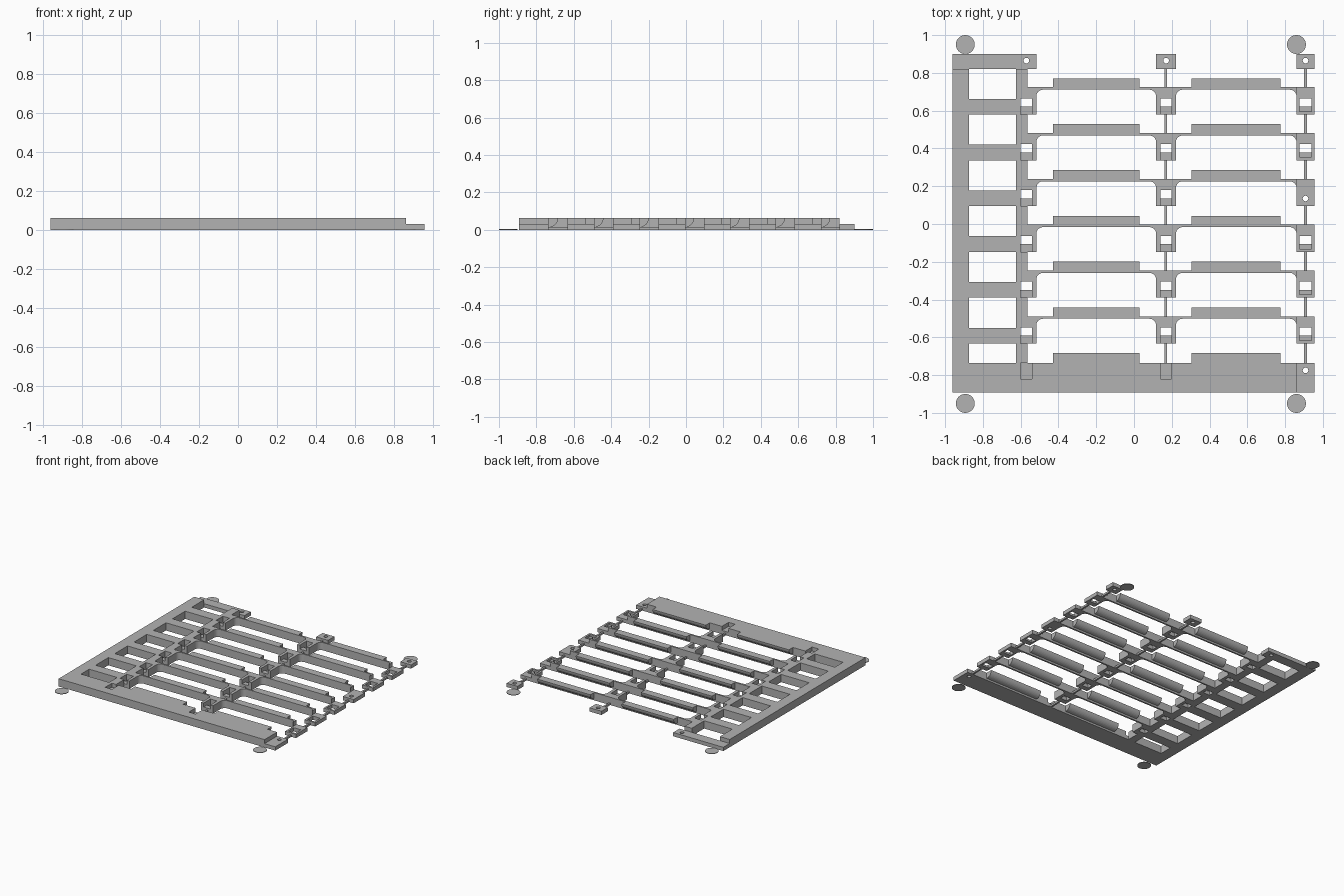
import bpy, bmesh, math

if "Cube" in bpy.data.objects:
    bpy.data.objects.remove(bpy.data.objects["Cube"], do_unlink=True)

grey = bpy.data.materials.new("plain grey")
grey.use_nodes = True
grey.diffuse_color = (0.45, 0.45, 0.45, 1)
grey.node_tree.nodes["Principled BSDF"].inputs["Base Color"].default_value = (0.45, 0.45, 0.45, 1)

HIGH, LOW = 0.062, 0.03
PITCH, ROWS = 0.2425, 6
WALL = 0.013


def prism(bm, outline, depth):
    """Extrude a flat outline of 3D points along a vector."""
    face = bm.faces.new([bm.verts.new(p) for p in outline])
    ext = bmesh.ops.extrude_face_region(bm, geom=[face], use_keep_orig=True)
    moved = [v for v in ext["geom"] if isinstance(v, bmesh.types.BMVert)]
    bmesh.ops.translate(bm, verts=moved, vec=depth)


def box(bm, x0, x1, y0, y1, z1, z0=0.0):
    prism(bm, [(x0, y0, z0), (x1, y0, z0), (x1, y1, z0), (x0, y1, z0)], (0, 0, z1 - z0))


def holed_block(bm, x0, x1, y0, y1, z1, cx, cy, r=0.015):
    """Block with a round hole, made as two mirrored halves."""
    for s, xe in ((-1, x0), (1, x1)):
        arc = [(cx + s * r * math.sin(a), cy + r * math.cos(a), 0)
               for a in (math.pi * i / 8 for i in range(9))]
        prism(bm, arc + [(cx, y0, 0), (xe, y0, 0), (xe, y1, 0), (cx, y1, 0)], (0, 0, z1))


def fillet(bm, x, y, s, r=0.035):
    """Inside corner fill below a wall at y and beside a tab at x."""
    arc = [(x + s * r * (1 - math.sin(a)), y - r * (1 - math.cos(a)), 0)
           for a in (math.pi / 2 * i / 6 for i in range(7))]
    prism(bm, [(x, y, 0)] + arc, (0, 0, HIGH))


def clip_tab(bm, x0, x1, s0, s1, y, h, floor, lip=0.0):
    """Tab with a through slot and a lower floor at its front."""
    front, back = y - 0.131, y + WALL
    box(bm, x0, s0, front, back, h)
    box(bm, s1, x1, front, back, h)
    box(bm, s0, s1, y - 0.046, back, h)
    box(bm, s0, s1, front + lip, y - 0.09, floor)
    if lip:
        box(bm, s0, s1, front, front + lip, h)


def finish(name, bm):
    bmesh.ops.recalc_face_normals(bm, faces=bm.faces)
    mesh = bpy.data.meshes.new(name)
    bm.to_mesh(mesh)
    bm.free()
    mesh.materials.append(grey)
    bpy.context.collection.objects.link(bpy.data.objects.new(name, mesh))


rows = [0.711 - PITCH * k for k in range(ROWS)]

# Side rail, rungs and low back strip
bm = bmesh.new()
box(bm, -0.96, -0.873, -0.735, 0.82, HIGH)
for y in rows:
    box(bm, -0.873, -0.625, y - 0.131, y - 0.048, HIGH)
box(bm, -0.96, -0.60, 0.82, 0.9, LOW)
holed_block(bm, -0.60, -0.517, 0.82, 0.9, LOW, -0.57, 0.865)
finish("side_frame", bm)

# Front plate with two clip notches and a low end tab
bm = bmesh.new()
box(bm, -0.96, 0.86, -0.893, -0.82, HIGH)
for x0, x1 in ((-0.96, -0.60), (-0.54, 0.14), (0.198, 0.86)):
    box(bm, x0, x1, -0.82, -0.735, HIGH)
for x0, x1 in ((-0.60, -0.54), (0.14, 0.198)):
    box(bm, x0, x1, -0.82, -0.735, LOW)
holed_block(bm, 0.86, 0.955, -0.893, -0.735, LOW, 0.908, -0.775)
finish("front_plate", bm)

# Spine pieces between the left tabs
bm = bmesh.new()
top = 0.82
for y in rows:
    box(bm, -0.625, -0.563, y + WALL, top, HIGH)
    top = y - 0.131
box(bm, -0.625, -0.563, -0.735, top, HIGH)
finish("spine", bm)

# Clip tabs in three columns
bm = bmesh.new()
for y in rows:
    clip_tab(bm, -0.625, -0.517, -0.60, -0.54, y, HIGH, LOW)
finish("left_clip_tabs", bm)

bm = bmesh.new()
for y in rows:
    clip_tab(bm, 0.117, 0.222, 0.14, 0.198, y, HIGH, LOW)
holed_block(bm, 0.117, 0.222, 0.82, 0.9, LOW, 0.17, 0.865)
finish("middle_clip_tabs", bm)

bm = bmesh.new()
for k, y in enumerate(rows):
    if k == 2:
        holed_block(bm, 0.86, 0.955, y - 0.131, y + WALL, LOW, 0.908, 0.135)
    else:
        clip_tab(bm, 0.86, 0.955, 0.875, 0.94, y, LOW, 0.015, 0.016)
holed_block(bm, 0.86, 0.955, 0.82, 0.9, LOW, 0.908, 0.865)
finish("right_clip_tabs", bm)

# Thin cross walls with rounded inside corners
bm = bmesh.new()
for y in rows:
    for x0, x1 in ((-0.517, 0.117), (0.222, 0.86)):
        box(bm, x0, x1, y, y + WALL, HIGH)
        fillet(bm, x0, y, 1)
        fillet(bm, x1, y, -1)
finish("cross_walls", bm)

# Overhanging ledges with a rounded underside
bm = bmesh.new()
for y in rows + [0.711 - PITCH * ROWS]:
    for x0, x1 in ((-0.43, 0.03), (0.305, 0.775)):
        back, r = y + WALL, 0.047
        arc = [(x0, back + r * math.sin(a), HIGH - r * math.cos(a))
               for a in (math.pi / 2 * i / 8 for i in range(9))]
        prism(bm, [(x0, back - 0.006, HIGH), (x0, back - 0.006, HIGH - r)] + arc, (x1 - x0, 0, 0))
finish("ledges", bm)

# Thin rods linking the tabs
bm = bmesh.new()
for x in (0.169, 0.908):
    top = 0.82
    for y in rows:
        box(bm, x - 0.007, x + 0.007, y + WALL, top, 0.015)
        top = y - 0.131
    box(bm, x - 0.007, x + 0.007, -0.735, top, 0.015)
finish("link_rods", bm)

# Thin round corner pads
bm = bmesh.new()
for x in (-0.893, 0.86):
    for y in (-0.95, 0.95):
        prism(bm, [(x + 0.05 * math.cos(a), y + 0.05 * math.sin(a), 0)
                   for a in (math.tau * i / 32 for i in range(32))], (0, 0, 0.004))
finish("corner_pads", bm)
